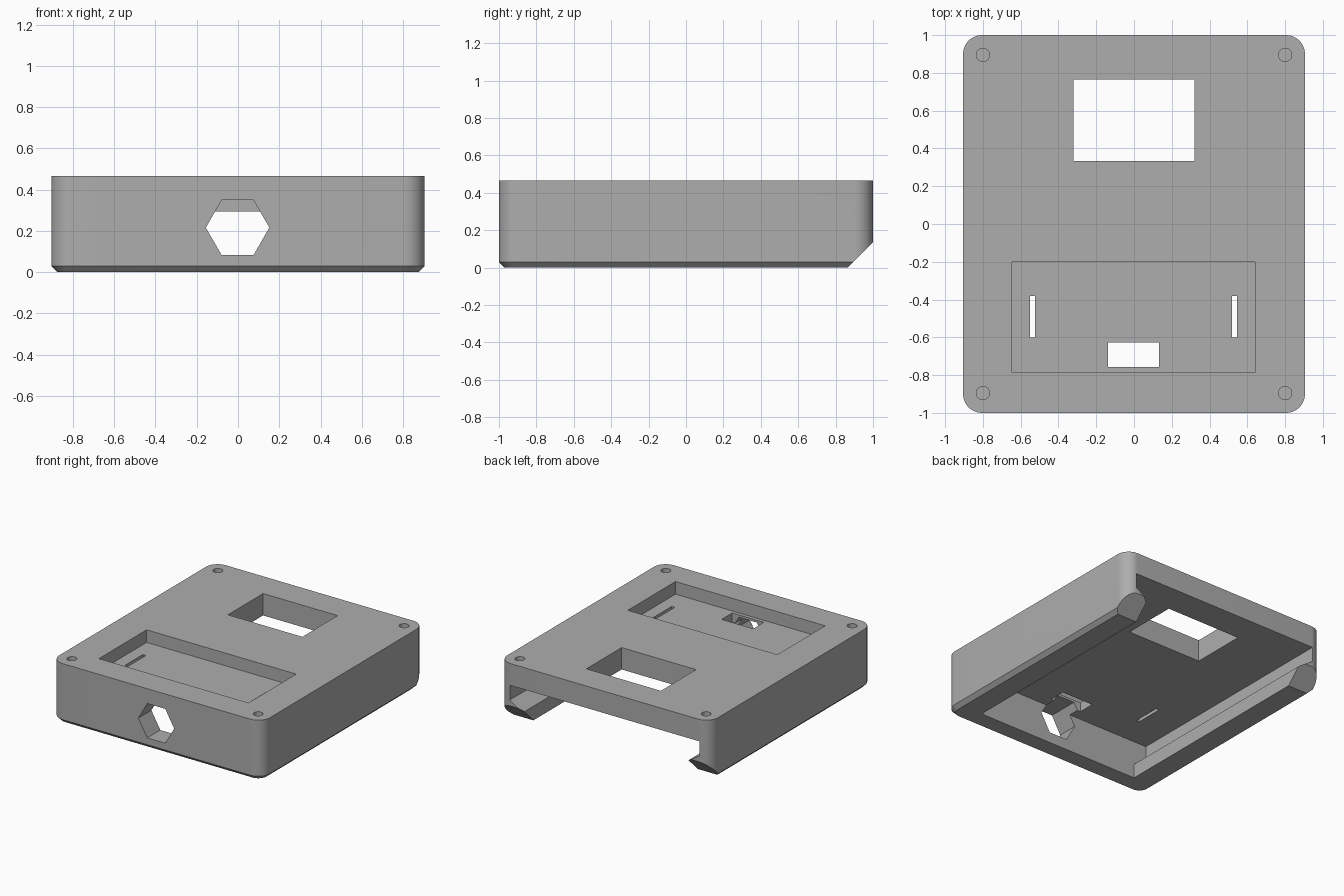
import bpy, bmesh, math
from mathutils import Vector

if "Cube" in bpy.data.objects:
    bpy.data.objects.remove(bpy.data.objects["Cube"], do_unlink=True)

grey = bpy.data.materials.new("plain grey")
grey.use_nodes = True
colour = (0.42, 0.42, 0.42, 1.0)
grey.diffuse_color = colour
grey.node_tree.nodes["Principled BSDF"].inputs["Base Color"].default_value = colour

HALF_X, HALF_Y, HEIGHT = 0.905, 1.0, 0.465
RADIUS, CHAMFER = 0.1, 0.03
CEILING = 0.295


def loft(name, rings):
    """Closed solid through rings that have equal point counts."""
    bm = bmesh.new()
    loops = [[bm.verts.new(p) for p in ring] for ring in rings]
    n = len(loops[0])
    for a, b in zip(loops, loops[1:]):
        for i in range(n):
            j = (i + 1) % n
            bm.faces.new((a[i], a[j], b[j], b[i]))
    bm.faces.new(loops[0][::-1])
    bm.faces.new(loops[-1])
    bmesh.ops.recalc_face_normals(bm, faces=bm.faces)
    mesh = bpy.data.meshes.new(name)
    bm.to_mesh(mesh)
    bm.free()
    mesh.materials.append(grey)
    obj = bpy.data.objects.new(name, mesh)
    bpy.context.collection.objects.link(obj)
    return obj


def prism(name, profile, axis, start, end):
    """Extrude a 2D profile along the x, y or z axis."""
    place = {"x": lambda a, b, t: (t, a, b),
             "y": lambda a, b, t: (a, t, b),
             "z": lambda a, b, t: (a, b, t)}[axis]
    return loft(name, [[place(a, b, t) for a, b in profile] for t in (start, end)])


def box(name, x0, x1, y0, y1, z0, z1):
    return prism(name, [(x0, y0), (x1, y0), (x1, y1), (x0, y1)], "z", z0, z1)


def circle(cx, cy, r, n):
    return [(cx + r * math.cos(math.tau * i / n), cy + r * math.sin(math.tau * i / n))
            for i in range(n)]


def rounded_ring(inset, z, steps=12):
    r = RADIUS - inset
    ring = []
    for k, (sx, sy) in enumerate([(1, 1), (-1, 1), (-1, -1), (1, -1)]):
        for i in range(steps + 1):
            a = math.pi / 2 * (k + i / steps)
            ring.append((sx * (HALF_X - RADIUS) + r * math.cos(a),
                         sy * (HALF_Y - RADIUS) + r * math.sin(a), z))
    return ring


def cut(target, cutter):
    cutter.hide_render = True
    mod = target.modifiers.new("cut", "BOOLEAN")
    mod.operation = "DIFFERENCE"
    mod.solver = "EXACT"
    mod.object = cutter
    bpy.context.view_layer.objects.active = target
    bpy.ops.object.modifier_apply(modifier=mod.name)
    bpy.data.objects.remove(cutter, do_unlink=True)


# Rounded case body with chamfered bottom rim
case = loft("case_body", [rounded_ring(CHAMFER, 0), rounded_ring(0, CHAMFER),
                          rounded_ring(0, HEIGHT)])

# Cavity open at the bottom and back, narrowed by the two lid rails
half = [(0.705, -0.1), (0.705, 0.11), (0.814, 0.18), (0.814, CEILING)]
cut(case, prism("cavity_cutter", half + [(-x, z) for x, z in reversed(half)],
                "y", -0.84, 1.1))

# Sloped lower back edge
cut(case, prism("back_slope_cutter", [(0.765, -0.1), (1.1, 0.235), (1.1, -0.1)],
                "x", -1.1, 1.1))

# Display window and shallow front recess
cut(case, box("window_cutter", -0.32, 0.32, 0.333, 0.765, 0.2, 0.6))
cut(case, box("recess_cutter", -0.645, 0.64, -0.785, -0.2, 0.367, 0.6))

# Openings through the recess floor
cut(case, box("connector_cutter", -0.138, 0.133, -0.757, -0.627, 0.2, 0.42))
for x in (-0.538, 0.532):
    cut(case, box("slot_cutter", x - 0.013, x + 0.013, -0.602, -0.38, 0.2, 0.42))

# Hexagonal cable port in the front wall
hexagon = circle(-0.002, 0.216, 0.154, 6)
cut(case, prism("port_cutter", hexagon, "y", -1.1, -0.7))

# Blind screw holes in the four corners
for sx in (-1, 1):
    for sy in (-1, 1):
        cut(case, prism("screw_hole_cutter", circle(sx * 0.8, sy * 0.895, 0.035, 24),
                        "z", 0.345, 0.6))

# Smooth the rounded corners, keep all other edges sharp
bpy.ops.object.select_all(action="DESELECT")
case.select_set(True)
bpy.context.view_layer.objects.active = case
bpy.ops.object.shade_smooth_by_angle(angle=math.radians(25))
